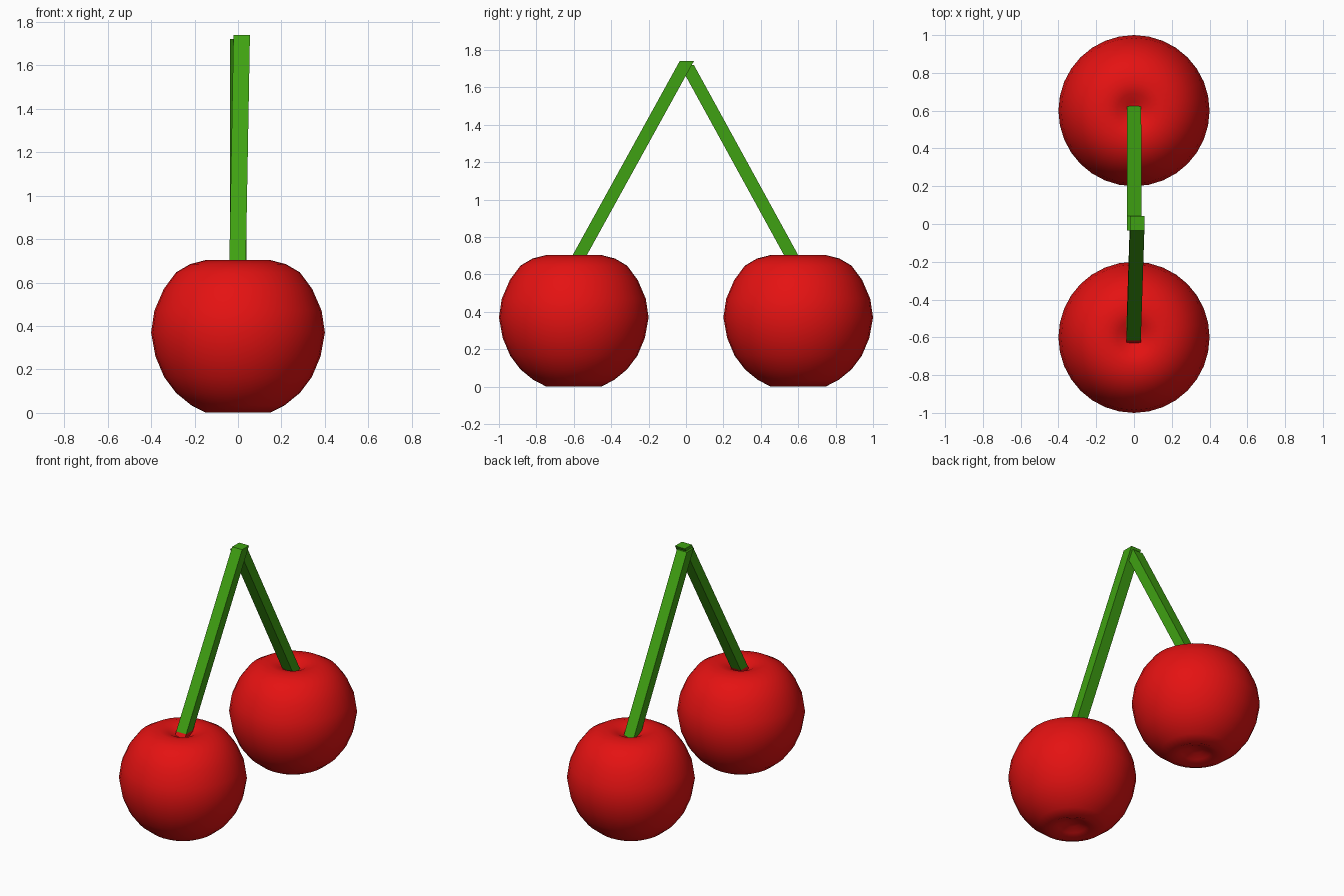
import bpy, bmesh, math

if "Cube" in bpy.data.objects:
    bpy.data.objects.remove(bpy.data.objects["Cube"])


def material(name, rgb):
    m = bpy.data.materials.new(name)
    m.diffuse_color = (*rgb, 1)
    m.use_nodes = True
    m.node_tree.nodes["Principled BSDF"].inputs["Base Color"].default_value = m.diffuse_color
    return m


RED = material("cherry red", (0.78, 0.006, 0.006))
GREEN = material("stem green", (0.05, 0.36, 0.006))


def add_object(name, bm, mats):
    bmesh.ops.recalc_face_normals(bm, faces=bm.faces)
    me = bpy.data.meshes.new(name)
    bm.to_mesh(me)
    bm.free()
    for m in mats:
        me.materials.append(m)
    ob = bpy.data.objects.new(name, me)
    bpy.context.collection.objects.link(ob)
    return ob


# Fruit: lathed profile (radius, height) with a dimple at both ends
PROFILE = [(0, 0.05), (0.045, 0.046), (0.09, 0.025), (0.15, 0.002),
           (0.215, 0.035), (0.285, 0.092), (0.34, 0.165), (0.38, 0.26),
           (0.4, 0.37), (0.385, 0.47), (0.342, 0.57), (0.285, 0.647),
           (0.22, 0.685), (0.15, 0.703), (0.09, 0.69), (0.045, 0.664), (0, 0.648)]


def cherry(name, y, n=32):
    bm = bmesh.new()
    rings = []
    for r, z in PROFILE:
        if r == 0:
            rings.append([bm.verts.new((0, y, z))] * n)
        else:
            rings.append([bm.verts.new((r * math.cos(math.tau * i / n),
                                        y + r * math.sin(math.tau * i / n), z))
                          for i in range(n)])
    for a, b in zip(rings, rings[1:]):
        for i in range(n):
            j = (i + 1) % n
            quad = list(dict.fromkeys((a[i], a[j], b[j], b[i])))
            bm.faces.new(quad)
    for f in bm.faces:
        f.smooth = True
    return add_object(name, bm, [RED])


# Stem: slanted square bar with level ends; sections are (x, y, z) centres
def stem(name, sections, red_below=0):
    h = 0.038
    bm = bmesh.new()
    rings = [[bm.verts.new((x + sx * h, y + sy * h, z))
              for sx, sy in ((-1, -1), (1, -1), (1, 1), (-1, 1))]
             for x, y, z in sections]
    for a, b in zip(rings, rings[1:]):
        for i in range(4):
            j = (i + 1) % 4
            bm.faces.new((a[i], a[j], b[j], b[i]))
    bm.faces.new(rings[0])
    bm.faces.new(rings[-1])
    # red tip where the bar meets the fruit
    for f in bm.faces:
        f.material_index = int(f.calc_center_median().z < red_below)
    return add_object(name, bm, [GREEN, RED])


cherry("front_cherry", -0.6)
cherry("back_cherry", 0.6)
stem("front_stem", [(-0.002, -0.608, 0.63), (-0.002, -0.578, 0.685), (0.017, 0.004, 1.74)], 0.68)
stem("back_stem", [(0, 0.602, 0.63), (0.002, 0.004, 1.72)])
